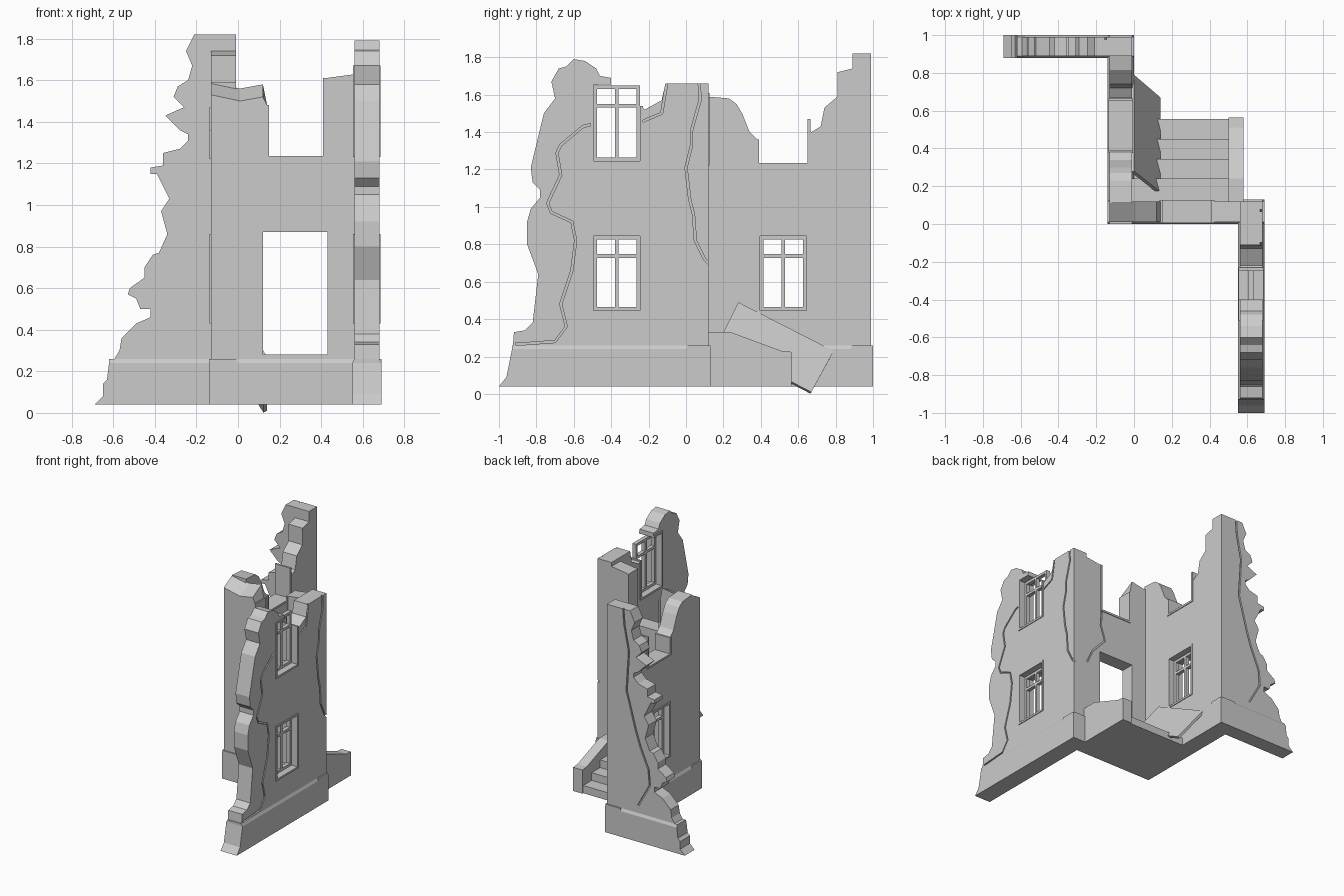
import bpy
import bmesh
from mathutils import Vector

cube = bpy.data.objects.get("Cube")
if cube:
    bpy.data.objects.remove(cube, do_unlink=True)

stone = bpy.data.materials.new("grey_stone")
stone.use_nodes = True
grey = (0.6, 0.6, 0.6, 1)
stone.diffuse_color = grey
stone.node_tree.nodes["Principled BSDF"].inputs["Base Color"].default_value = grey


def finish(name, bm):
    bmesh.ops.recalc_face_normals(bm, faces=bm.faces)
    mesh = bpy.data.meshes.new(name)
    bm.to_mesh(mesh)
    bm.free()
    mesh.materials.append(stone)
    obj = bpy.data.objects.new(name, mesh)
    bpy.context.collection.objects.link(obj)
    return obj


def place(axis, depth, a, z):
    return Vector((depth, a, z)) if axis == "x" else Vector((a, depth, z))


def prism(name, outline, axis, low, high, adjust=None):
    """Extrude an (along, up) outline across the wall thickness."""
    bm = bmesh.new()
    near = [bm.verts.new(place(axis, low, a, z)) for a, z in outline]
    far = [bm.verts.new(place(axis, high, a, z)) for a, z in outline]
    bm.faces.new(near)
    bm.faces.new(far[::-1])
    count = len(outline)
    for i in range(count):
        j = (i + 1) % count
        bm.faces.new((near[i], far[i], far[j], near[j]))
    if adjust:
        for v in bm.verts:
            adjust(v.co)
    return finish(name, bm)


def rect(a1, a2, z1, z2):
    return [(a1, z1), (a2, z1), (a2, z2), (a1, z2)]


def cut(target, cutter):
    mod = target.modifiers.new("cut", "BOOLEAN")
    mod.operation = "DIFFERENCE"
    mod.solver = "EXACT"
    mod.object = cutter
    bpy.context.view_layer.objects.active = target
    bpy.ops.object.modifier_apply(modifier=mod.name)
    bpy.data.objects.remove(cutter, do_unlink=True)


def crack(target, path, axis, surface, width=0.012, depth=0.012):
    """Carve a narrow zigzag groove into a wall face."""
    points = [Vector(p) for p in path]
    left, right = [], []
    for i, p in enumerate(points):
        along = points[min(i + 1, len(points) - 1)] - points[max(i - 1, 0)]
        side = Vector((-along.y, along.x)).normalized() * width / 2
        left.append(p + side)
        right.append(p - side)
    cut(target, prism("crack_cutter", left + right[::-1], axis, surface - depth, surface + depth))


def trim(name, axis, low, high, a1, a2, z1, tops, head=None, w=0.015):
    """Lining around an opening; tops are the heights of its two jambs."""
    lo, hi = low - 0.006, high + 0.006
    prism(name + "_sill", rect(a1, a2, z1, z1 + w), axis, lo, hi)
    prism(name + "_jamb_a", rect(a1, a1 + w, z1, tops[0]), axis, lo, hi)
    prism(name + "_jamb_b", rect(a2 - w, a2, z1, tops[1]), axis, lo, hi)
    if head:
        prism(name + "_head", rect(a1, head, tops[0] - w, tops[0]), axis, lo, hi)


def window(name, axis, middle, a1, a2, z1, z2, w=0.02):
    """Sash frame with one upright and one cross bar."""
    centre, bar = (a1 + a2) / 2, z1 + (z2 - z1) * 0.73
    bars = [rect(a1, a1 + w, z1, z2), rect(a2 - w, a2, z1, z2),
            rect(a1, a2, z1, z1 + w), rect(a1, a2, z2 - w, z2),
            rect(centre - w / 2, centre + w / 2, z1, z2),
            rect(a1, a2, bar - w / 2, bar + w / 2)]
    for i, outline in enumerate(bars):
        prism(f"{name}_bar_{i}", outline, axis, middle - 0.015, middle + 0.015)


def plinth(name, axis, low, high, broken, end, inset=0.01):
    """Thick wall foot with a sloped top; broken is the ragged end outline."""
    prism(name, broken + [(end, 0.24), (end, 0.04)], axis, low, high)
    start = broken[-1][0]
    k = 0 if axis == "x" else 1

    def taper(co):
        if co.z > 0.25:
            co[k] += inset if co[k] < (low + high) / 2 else -inset
    prism(name + "_slope", rect(start, end, 0.24, 0.26), axis, low, high, taper)


# Right wall, with a ragged front edge and a broken upper window
right_edge = [(-.93, .2), (-.92, .33), (-.86, .34), (-.82, .38), (-.79, .64), (-.85, .8),
              (-.85, .92), (-.83, .99), (-.78, 1.05), (-.78, 1.09), (-.82, 1.13), (-.83, 1.21),
              (-.76, 1.5), (-.7, 1.58), (-.72, 1.67), (-.68, 1.74), (-.64, 1.75), (-.6, 1.79),
              (-.54, 1.78), (-.48, 1.74), (-.46, 1.7), (-.4, 1.69), (-.4, 1.66)]
right_top = [(-.5, 1.65), (-.5, 1.24), (-.24, 1.24), (-.24, 1.54), (-.22, 1.52), (-.13, 1.57),
             (-.11, 1.66), (.12, 1.66), (.12, .2)]
right_wall = prism("right_wall", right_edge + right_top, "x", .56, .68)
cut(right_wall, prism("window_cutter", rect(-.5, -.24, .44, .85), "x", .4, .8))
crack(right_wall, [(-.51, 1.44), (-.55, 1.43), (-.67, 1.33), (-.69, 1.29), (-.67, 1.17),
                   (-.74, 1.02), (-.72, .97), (-.61, .92), (-.59, .82), (-.61, .66),
                   (-.67, .48), (-.64, .36), (-.7, .28), (-.91, .265)], "x", .68)
crack(right_wall, [(.07, 1.68), (.075, 1.57), (.03, 1.41), (.03, 1.33), (0, 1.21),
                   (.02, 1.04), (.04, .96), (.05, .82), (.1, .72), (.13, .69)], "x", .68)
crack(right_wall, [(-.25, 1.45), (-.13, 1.5), (-.1, 1.68)], "x", .68)

# Front wall, with doorway and a window open to the sky
def raise_back(co):
    if co.y > 0.1 and co.x < 0.13 and co.z > 1.45:
        co.z += 0.06

front_wall = prism("front_wall", [(-.13, .2), (-.13, 1.53), (.01, 1.5), (.12, 1.52), (.14, 1.48),
                                  (.14, 1.23), (.42, 1.23), (.42, 1.61), (.57, 1.63), (.57, .2)],
                   "y", .01, .12, raise_back)
cut(front_wall, prism("door_cutter", rect(.12, .43, .28, .87), "y", -.2, .3))
crack(front_wall, [(.55, .74), (.5, .85), (.38, .98), (.42, 1.1), (.41, 1.22)], "y", .12)

# Middle wall, dipping to a broken window and rising to the rear corner
middle_wall = prism("middle_wall", [(.11, .2), (.11, 1.59), (.23, 1.58), (.27, 1.55), (.3, 1.5),
                                    (.34, 1.4), (.38, 1.36), (.38, 1.23), (.66, 1.23), (.66, 1.42),
                                    (.67, 1.4), (.72, 1.43), (.74, 1.53), (.81, 1.59), (.81, 1.72),
                                    (.93, 1.75), (.95, 1.81), (.99, 1.82), (.99, .2)],
                    "x", -.13, -.01)
cut(middle_wall, prism("window_cutter", rect(.39, .65, .44, .85), "x", -.4, .3))

# Rear wall, crumbling away to one side
rear_edge = [(-.62, .2), (-.6, .25), (-.57, .3), (-.56, .36), (-.49, .43), (-.42, .46), (-.42, .5),
             (-.47, .5), (-.49, .55), (-.53, .57), (-.52, .6), (-.45, .65), (-.45, .7), (-.41, .76),
             (-.38, .77), (-.34, .86), (-.37, .97), (-.33, 1.03), (-.39, 1.15), (-.42, 1.15),
             (-.42, 1.18), (-.36, 1.19), (-.36, 1.25), (-.28, 1.27), (-.24, 1.31), (-.24, 1.34),
             (-.28, 1.36), (-.35, 1.43), (-.26, 1.47), (-.31, 1.52), (-.29, 1.57), (-.24, 1.6),
             (-.22, 1.67), (-.25, 1.74), (-.21, 1.82)]
rear_wall = prism("rear_wall", rear_edge + [(-.01, 1.82), (-.01, .2)], "y", .89, .99)
crack(rear_wall, [(-.15, 1.84), (-.16, 1.7), (-.2, 1.5), (-.18, 1.19), (-.26, .9), (-.3, .78),
                  (-.37, .62), (-.38, .5), (-.28, .32)], "y", .99)

# Plinths
plinth("right_plinth", "x", .55, .69, [(-1, .04), (-.96, .09), (-.93, .24)], .13)
plinth("front_plinth", "y", 0, .13, [(-.14, .04), (-.14, .24)], .69)
plinth("middle_plinth", "x", -.14, 0, [(0, .04), (0, .24)], 1)
plinth("rear_plinth", "y", .88, 1, [(-.69, .04), (-.65, .08), (-.65, .14), (-.63, .16), (-.62, .24)], 0)

# Window linings and sashes
trim("right_lower_trim", "x", .56, .68, -.51, -.23, .43, (.86, .86), -.23)
trim("right_upper_trim", "x", .56, .68, -.51, -.23, 1.23, (1.67, 1.54), -.4)
trim("middle_lower_trim", "x", -.13, -.01, .38, .66, .43, (.86, .86), .66)
trim("middle_upper_trim", "x", -.13, -.01, .375, .665, 1.22, (1.36, 1.47))
trim("front_upper_trim", "y", .01, .12, .135, .425, 1.22, (1.48, 1.61))
window("right_lower_window", "x", .62, -.495, -.245, .445, .845)
window("right_upper_window", "x", .62, -.495, -.245, 1.245, 1.65)
window("middle_lower_window", "x", -.07, .395, .645, .445, .845)

# Stairs behind the doorway, with a side parapet
stairs = [(.1, .04), (.1, .28)]
for i in range(4):
    edge, height = .24 + i * .105, .28 - i * .06
    stairs += [(edge, height), (edge, max(height - .06, .04))]
stairs[-1] = (edge, .04)
prism("stairs", stairs, "x", -.01, .51)
prism("stair_parapet", [(.12, .04), (.12, .33), (.24, .33), (.51, .23), (.565, .225), (.565, .04)],
      "x", .5, .58)

# Fallen slab leaning on the middle wall
bm = bmesh.new()
top = [Vector(p) for p in ((0, .28, .49), (0, .79, .23), (.14, .67, .01), (.14, .17, .27))]
normal = (top[2] - top[1]).cross(top[1] - top[0]).normalized()
if normal.z < 0:
    normal.negate()
upper = [bm.verts.new(p) for p in top]
lower = [bm.verts.new(p - normal * 0.02) for p in top]
bm.faces.new(upper)
bm.faces.new(lower[::-1])
for i in range(4):
    j = (i + 1) % 4
    bm.faces.new((upper[i], lower[i], lower[j], upper[j]))
finish("fallen_slab", bm)
